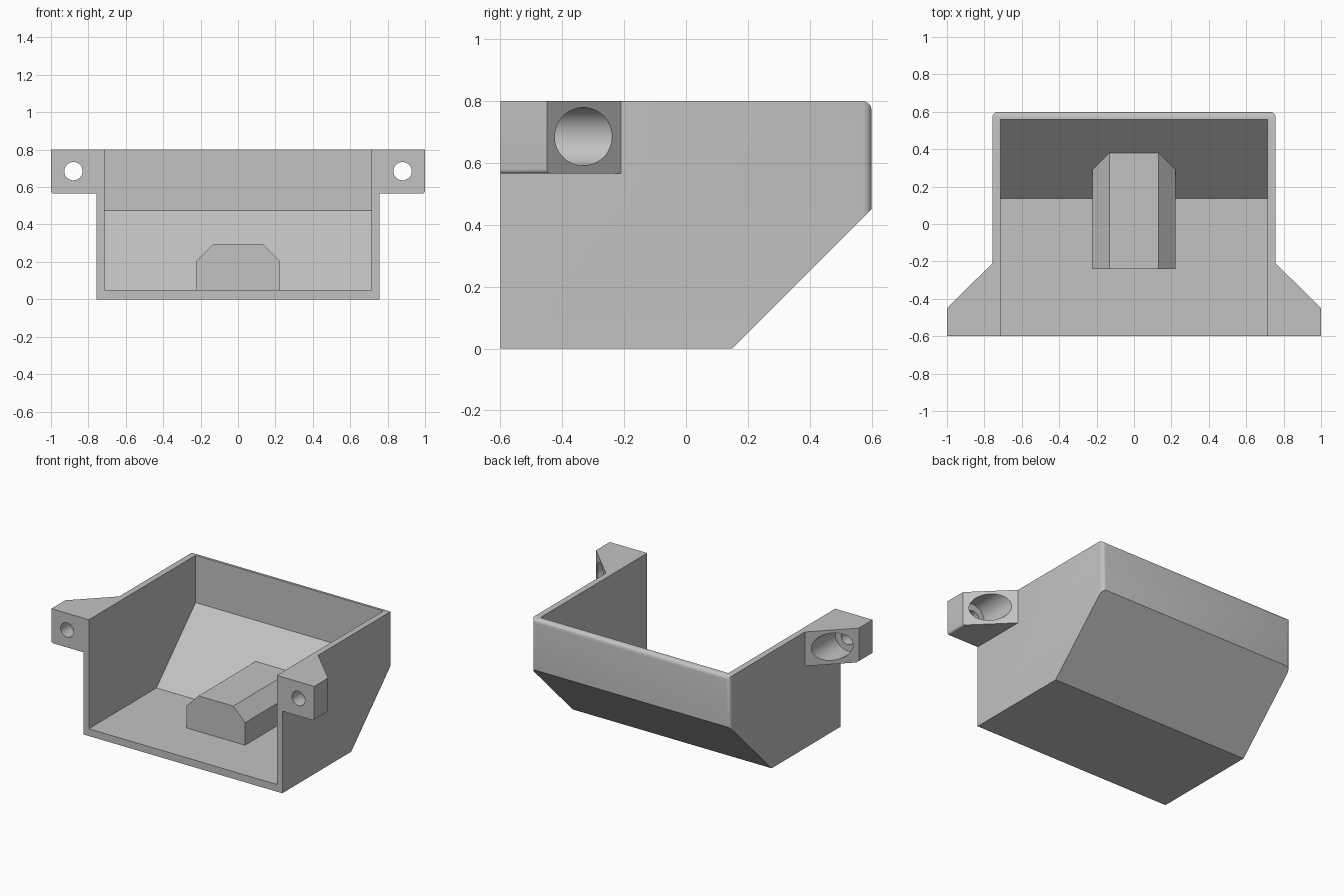
import bpy, bmesh, math
from mathutils import Matrix

if "Cube" in bpy.data.objects:
    bpy.data.objects.remove(bpy.data.objects["Cube"])

grey = bpy.data.materials.new("plain_grey")
grey.use_nodes = True
colour = (0.54, 0.54, 0.54, 1)
grey.diffuse_color = colour
grey.node_tree.nodes["Principled BSDF"].inputs["Base Color"].default_value = colour

W, D, H = 0.757, 0.6, 0.8      # outer half width, half depth, height
WALL = 0.042
EAR_Z = 0.565


def prism(name, profile, axis, start, end, rounded=None, radius=0.0):
    """Extrude a 2D profile along an axis; bevel edges whose ends pass `rounded`."""
    def place(a, b, t):
        return {"x": (t, a, b), "y": (a, t, b), "z": (a, b, t)}[axis]
    bm = bmesh.new()
    rings = [[bm.verts.new(place(a, b, t)) for a, b in profile] for t in (start, end)]
    bm.faces.new(rings[0])
    bm.faces.new(rings[1])
    n = len(profile)
    for i in range(n):
        j = (i + 1) % n
        bm.faces.new((rings[0][i], rings[0][j], rings[1][j], rings[1][i]))
    bmesh.ops.recalc_face_normals(bm, faces=bm.faces)
    if rounded:
        edges = [e for e in bm.edges if all(rounded(v.co) for v in e.verts)]
        bmesh.ops.bevel(bm, geom=edges, offset=radius, segments=4,
                        profile=0.5, affect="EDGES")
    return finish(name, bm)


def rod(name, radius, x, z, y0, y1):
    """Cylinder lying along y."""
    bm = bmesh.new()
    place = Matrix.Translation((x, (y0 + y1) / 2, z)) @ Matrix.Rotation(math.pi / 2, 4, "X")
    bmesh.ops.create_cone(bm, cap_ends=True, segments=48, radius1=radius,
                          radius2=radius, depth=abs(y1 - y0), matrix=place)
    return finish(name, bm)


def finish(name, bm):
    mesh = bpy.data.meshes.new(name)
    bm.to_mesh(mesh)
    bm.free()
    mesh.materials.append(grey)
    ob = bpy.data.objects.new(name, mesh)
    bpy.context.collection.objects.link(ob)
    return ob


def combine(target, tool, operation):
    """Apply a boolean and discard the tool."""
    mod = target.modifiers.new("boolean", "BOOLEAN")
    mod.operation, mod.solver, mod.object = operation, "EXACT", tool
    bpy.context.view_layer.objects.active = target
    bpy.ops.object.modifier_apply(modifier=mod.name)
    bpy.data.objects.remove(tool)


# Outer body: rounded rear corners, sloped underside at the back
tray = prism("tray", [(-W, -D), (W, -D), (W, D), (-W, D)], "z", 0, H,
             rounded=lambda co: co.y > D - 0.01 and abs(co.x) > W - 0.01, radius=0.03)
# keep only the rear vertical corners rounded: the rear base is sliced off here
slope = prism("slope_cutter", [(0.05, -0.1), (0.8, -0.1), (0.8, 0.65)], "x", -1.2, 1.2)
combine(tray, slope, "DIFFERENCE")

# Mounting ears with chamfered rear faces, unioned to the walls
for side in (-1, 1):
    plan = [(0.735, -D), (1, -D), (1, -0.45), (W, -0.21), (0.735, -0.21)]
    ear = prism("ear", [(side * x, y) for x, y in plan], "z", EAR_Z, H,
                rounded=lambda co: abs(co.x) > 0.99 and co.z < EAR_Z + 0.01,
                radius=0.015)
    combine(tray, ear, "UNION")

# Cavity, open at the top and front, leaving the raised block standing
cavity = prism("cavity_cutter",
               [(-0.8, 0.05), (0.135, 0.05), (0.56, 0.475), (0.56, 1), (-0.8, 1)],
               "x", WALL - W, W - WALL)
block = prism("block", [(-0.222, -0.1), (0.222, -0.1), (0.222, 0.205),
                        (0.132, 0.295), (-0.132, 0.295), (-0.222, 0.205)],
              "y", -0.24, 0.7)
combine(cavity, block, "DIFFERENCE")
combine(tray, cavity, "DIFFERENCE")

# Screw holes with wide counterbores from the rear
for side in (-1, 1):
    x, z = side * 0.88, 0.685
    combine(tray, rod("screw_hole", 0.049, x, z, -0.7, -0.4), "DIFFERENCE")
    combine(tray, rod("counterbore", 0.094, x, z, -0.5, 0.0), "DIFFERENCE")

bpy.ops.object.select_all(action="DESELECT")
tray.select_set(True)
bpy.context.view_layer.objects.active = tray
bpy.ops.object.shade_smooth_by_angle(angle=math.radians(30))
